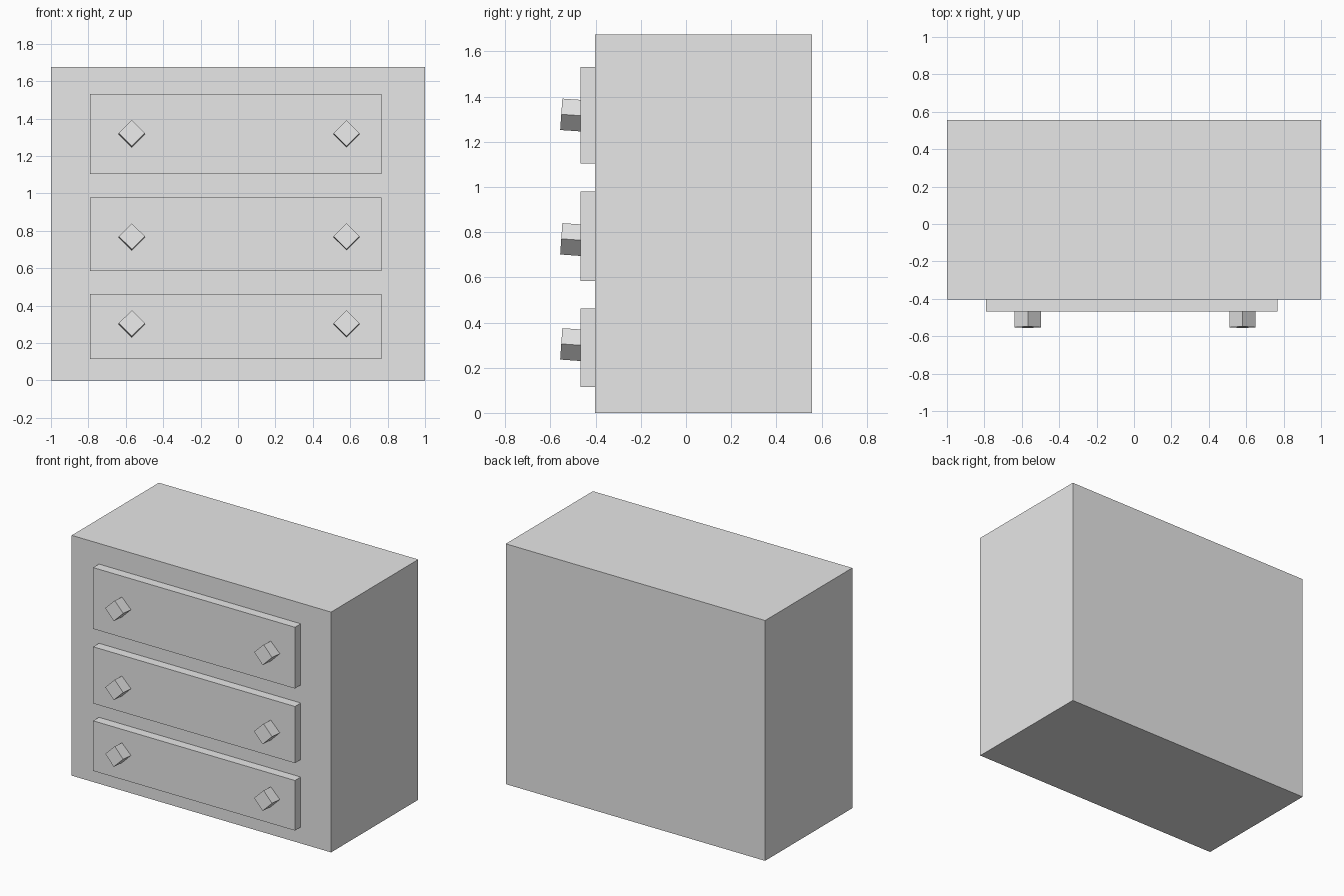
import bpy, math
from mathutils import Matrix

if "Cube" in bpy.data.objects:
    bpy.data.objects.remove(bpy.data.objects["Cube"])

grey = bpy.data.materials.new("light_grey")
grey.diffuse_color = (0.8, 0.8, 0.8, 1)
grey.use_nodes = True
grey.node_tree.nodes["Principled BSDF"].inputs["Base Color"].default_value = grey.diffuse_color


def box(name, lo, hi, rot=None):
    """Box between two corners, optionally rotated about its centre."""
    centre = [(a + b) / 2 for a, b in zip(lo, hi)]
    size = [b - a for a, b in zip(lo, hi)]
    bpy.ops.mesh.primitive_cube_add(size=1)
    ob = bpy.context.object
    ob.name = name
    ob.data.transform(Matrix.Diagonal((*size, 1)))
    if rot:
        ob.data.transform(rot)
    ob.location = centre
    ob.data.materials.append(grey)
    return ob


# Cabinet body
box("cabinet", (-1, -0.403, 0), (1, 0.557, 1.675))

# Square knobs: turned 45 degrees and tipped slightly upward
knob_turn = Matrix.Rotation(math.radians(-4), 4, 'X') @ Matrix.Rotation(math.radians(45), 4, 'Y')
h = 0.0492

# Drawers: name, bottom, top, knob height
drawers = [("bottom", 0.114, 0.463, 0.302),
           ("middle", 0.584, 0.979, 0.767),
           ("top", 1.104, 1.531, 1.318)]
for name, z0, z1, kz in drawers:
    box(name + "_drawer", (-0.79, -0.467, z0), (0.766, -0.393, z1))
    for side, x in (("left", -0.568), ("right", 0.58)):
        y = -0.503
        box(f"{name}_{side}_knob", (x - h, y - h, kz - h), (x + h, y + h, kz + h), knob_turn)
